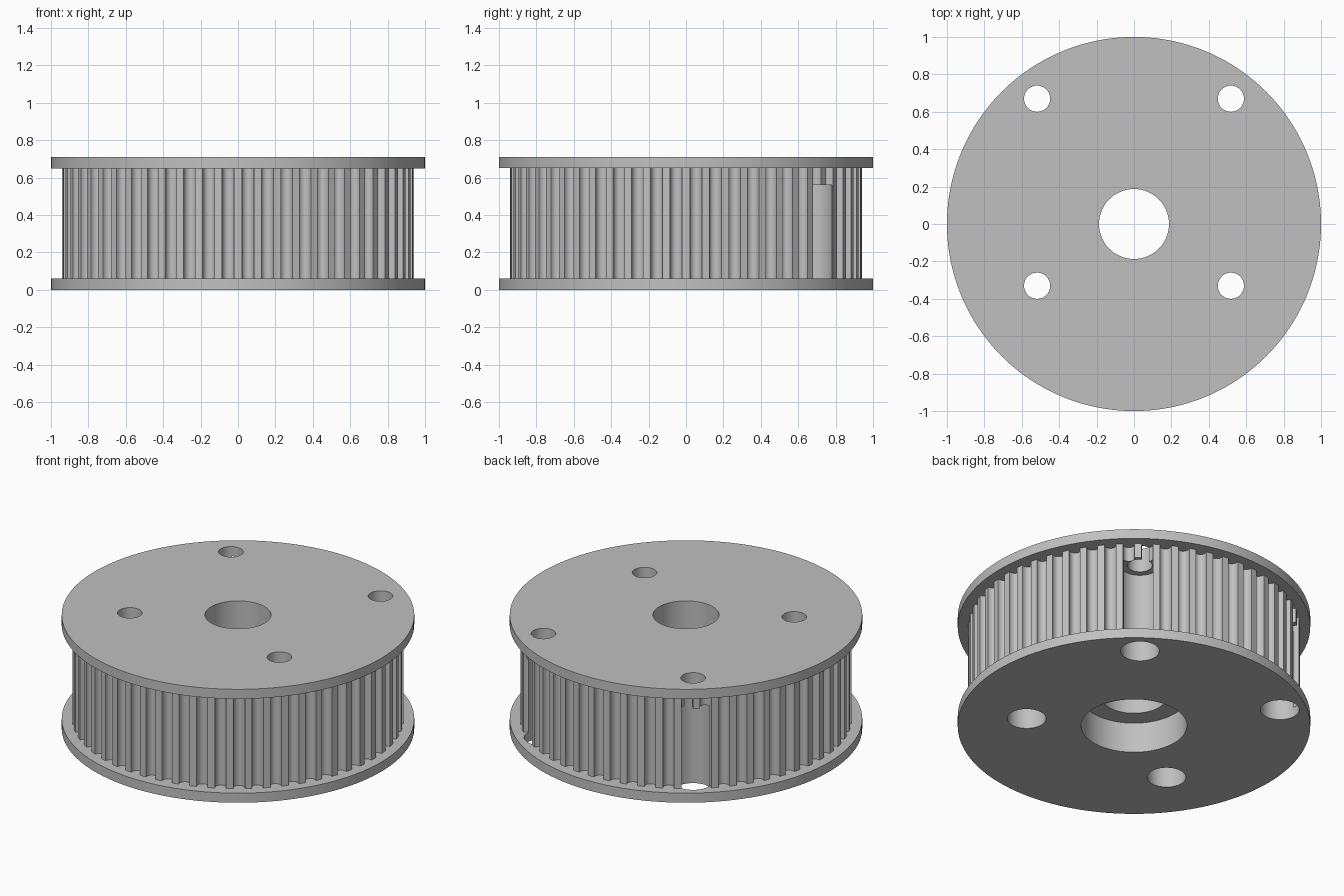
import bpy
import bmesh
from math import sin, cos, pi, radians

cube = bpy.data.objects.get("Cube")
if cube:
    bpy.data.objects.remove(cube, do_unlink=True)

HEIGHT, FLANGE = 0.71, 0.06
TEETH, TIP_R = 56, 0.94
GROOVE_R, GROOVE_DEPTH = 0.0325, 0.044

grey = bpy.data.materials.new("light_grey")
grey.use_nodes = True
grey.diffuse_color = (0.53, 0.53, 0.53, 1)
grey.node_tree.nodes["Principled BSDF"].inputs["Base Color"].default_value = grey.diffuse_color


def circle(radius, sides, cx=0, cy=0):
    return [(cx + radius * cos(2 * pi * i / sides), cy + radius * sin(2 * pi * i / sides))
            for i in range(sides)]


def extrude(bm, outline, z0, z1):
    """Add a closed prism over a counter-clockwise outline."""
    low = [bm.verts.new((x, y, z0)) for x, y in outline]
    high = [bm.verts.new((x, y, z1)) for x, y in outline]
    bm.faces.new(low[::-1])
    bm.faces.new(high)
    for i in range(len(low)):
        j = (i + 1) % len(low)
        bm.faces.new((low[i], low[j], high[j], high[i]))


def stepped_pin(bm, x, y, wide, narrow, step, sides):
    """Add a turned cutter: wide below the step, narrow above it."""
    levels = [(wide, -0.1), (wide, step), (narrow, step), (narrow, HEIGHT + 0.1)]
    rings = [[bm.verts.new((px, py, z)) for px, py in circle(r, sides, x, y)]
             for r, z in levels]
    bm.faces.new(rings[0][::-1])
    bm.faces.new(rings[-1])
    for a, b in zip(rings, rings[1:]):
        for i in range(sides):
            j = (i + 1) % sides
            bm.faces.new((a[i], a[j], b[j], b[i]))


def make_object(name, bm):
    mesh = bpy.data.meshes.new(name)
    bm.to_mesh(mesh)
    bm.free()
    mesh.materials.append(grey)
    obj = bpy.data.objects.new(name, mesh)
    bpy.context.collection.objects.link(obj)
    return obj


def toothed_outline():
    """Round-bottomed belt grooves between narrow lands."""
    points = []
    centre = TIP_R - GROOVE_DEPTH + GROOVE_R
    for t in range(TEETH):
        mid = 2 * pi * (t + 0.5) / TEETH
        local = [(TIP_R, -GROOVE_R)]
        local += [(centre - GROOVE_R * sin(pi * k / 10), -GROOVE_R * cos(pi * k / 10))
                  for k in range(11)]
        local += [(TIP_R, GROOVE_R)]
        points += [(r * cos(mid) - s * sin(mid), r * sin(mid) + s * cos(mid))
                   for r, s in local]
    return points


# Cutter for the stepped centre bore and four counterbored bolt holes
bm = bmesh.new()
stepped_pin(bm, 0, 0, 0.30, 0.187, 0.19, 96)
for x in (-0.518, 0.518):
    for y in (-0.33, 0.67):
        stepped_pin(bm, x, y, 0.11, 0.07, 0.56, 48)
cutter = make_object("hole_cutter", bm)
cutter.hide_render = True

# Two flanges and the toothed drum between them
parts = []
for name, outline, z0, z1 in (
        ("lower_flange", circle(1, 160), 0, FLANGE),
        ("toothed_drum", toothed_outline(), FLANGE, HEIGHT - FLANGE),
        ("upper_flange", circle(1, 160), HEIGHT - FLANGE, HEIGHT)):
    bm = bmesh.new()
    extrude(bm, outline, z0, z1)
    parts.append(make_object(name, bm))

# Drill each part and smooth its curved walls
for part in parts:
    bpy.ops.object.select_all(action='DESELECT')
    part.select_set(True)
    bpy.context.view_layer.objects.active = part
    mod = part.modifiers.new("drill", 'BOOLEAN')
    mod.operation = 'DIFFERENCE'
    mod.solver = 'EXACT'
    mod.object = cutter
    bpy.ops.object.modifier_apply(modifier=mod.name)
    bpy.ops.object.shade_smooth_by_angle(angle=radians(30))

bpy.data.objects.remove(cutter, do_unlink=True)
